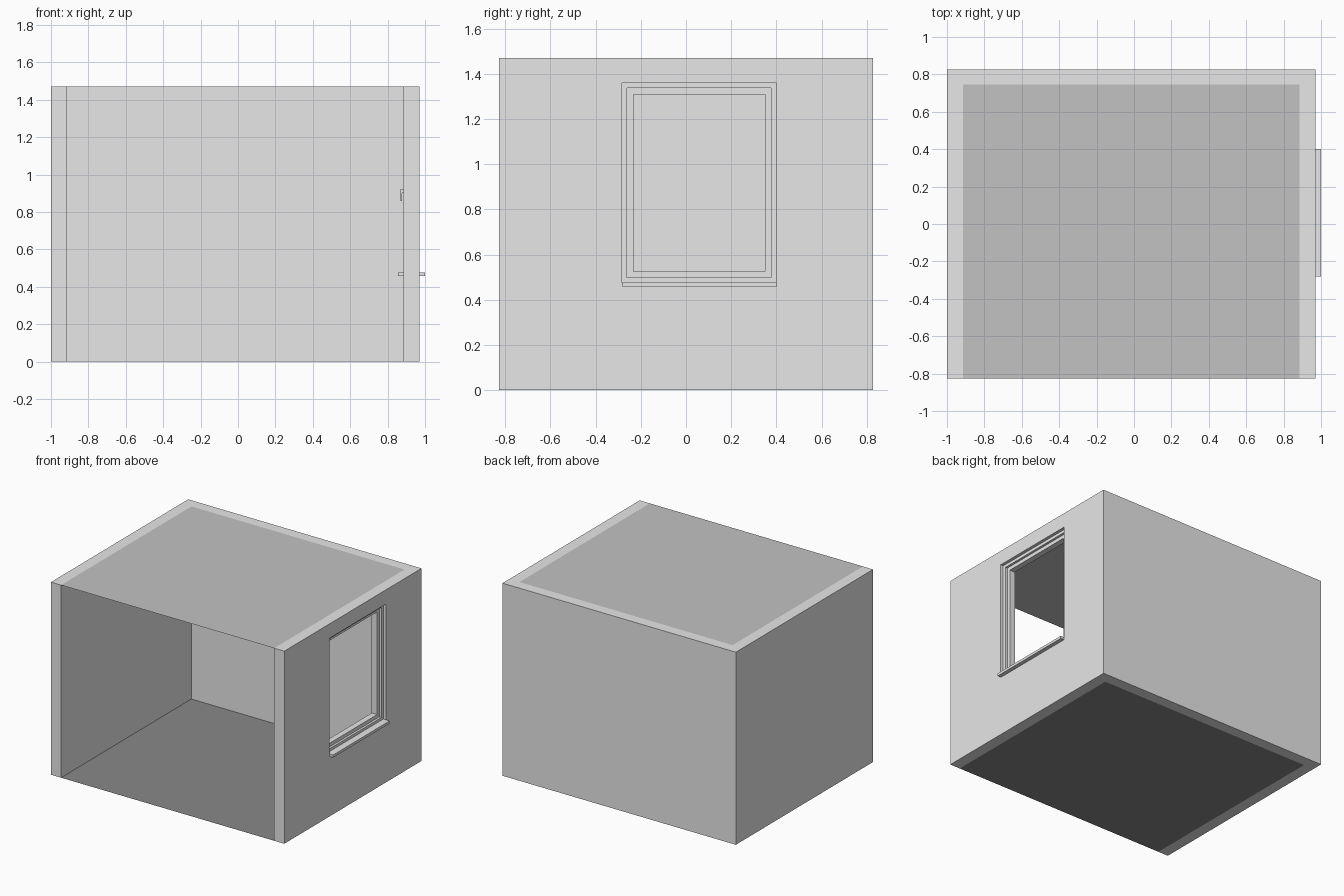
import bpy
import bmesh

cube = bpy.data.objects.get("Cube")
if cube:
    bpy.data.objects.remove(cube, do_unlink=True)


def material(name, colour):
    mat = bpy.data.materials.new(name)
    mat.use_nodes = True
    rgba = (*colour, 1)
    mat.diffuse_color = rgba
    mat.node_tree.nodes["Principled BSDF"].inputs["Base Color"].default_value = rgba
    return mat


wall_paint = material("pale grey", (0.79, 0.8, 0.79))
ceiling_paint = material("mid grey", (0.54, 0.54, 0.54))
floor_paint = material("dark grey", (0.25, 0.25, 0.25))


def finish(name, bm, mat):
    bmesh.ops.recalc_face_normals(bm, faces=bm.faces)
    mesh = bpy.data.meshes.new(name)
    bm.to_mesh(mesh)
    bm.free()
    mesh.materials.append(mat)
    obj = bpy.data.objects.new(name, mesh)
    bpy.context.collection.objects.link(obj)
    return obj


def extruded(name, points, offset, mat):
    """Close a profile into a face and push it along an offset."""
    bm = bmesh.new()
    face = bm.faces.new([bm.verts.new(p) for p in points])
    if offset:
        new = bmesh.ops.extrude_face_region(bm, geom=[face])["geom"]
        verts = [v for v in new if isinstance(v, bmesh.types.BMVert)]
        bmesh.ops.translate(bm, verts=verts, vec=offset)
    return finish(name, bm, mat)


def box(name, x, y, z, mat):
    base = [(x[0], y[0], z[0]), (x[1], y[0], z[0]),
            (x[1], y[1], z[0]), (x[0], y[1], z[0])]
    return extruded(name, base, (0, 0, z[1] - z[0]), mat)


def ring(name, outer, inner, x, mat):
    """Rectangular frame in the wall plane; rectangles are (y0, y1, z0, z1)."""
    bm = bmesh.new()
    loops = []
    for depth in x:
        for y0, y1, z0, z1 in (outer, inner):
            corners = [(y0, z0), (y1, z0), (y1, z1), (y0, z1)]
            loops.append([bm.verts.new((depth, y, z)) for y, z in corners])
    for a, b in ((0, 1), (2, 3), (0, 2), (1, 3)):
        for i in range(4):
            j = (i + 1) % 4
            bm.faces.new((loops[a][i], loops[a][j], loops[b][j], loops[b][i]))
    return finish(name, bm, mat)


# Room dimensions
HEIGHT = 1.47
LEFT, RIGHT = -1.0, 0.97
IN_LEFT, IN_RIGHT = -0.915, 0.885
FRONT, BACK, IN_BACK = -0.827, 0.827, 0.745

# U-shaped walls, open at the front
plan = [(LEFT, FRONT), (IN_LEFT, FRONT), (IN_LEFT, IN_BACK), (IN_RIGHT, IN_BACK),
        (IN_RIGHT, FRONT), (RIGHT, FRONT), (RIGHT, BACK), (LEFT, BACK)]
walls = extruded("walls", [(x, y, 0) for x, y in plan], (0, 0, HEIGHT), wall_paint)

# Floor and ceiling sheets
sheet = [(IN_LEFT, FRONT), (IN_RIGHT, FRONT), (IN_RIGHT, IN_BACK), (IN_LEFT, IN_BACK)]
extruded("floor", [(x, y, 0) for x, y in sheet], None, floor_paint)
extruded("ceiling", [(x, y, HEIGHT) for x, y in sheet], None, ceiling_paint)

# Window opening
opening = (-0.283, 0.4, 0.475, 1.36)
cutter = box("window_cutter", (0.8, 1.05), opening[:2], opening[2:], wall_paint)
cutter.hide_render = True
cutter.hide_viewport = True
cutter.display_type = 'WIRE'
cut = walls.modifiers.new("window_opening", 'BOOLEAN')
cut.operation = 'DIFFERENCE'
cut.solver = 'EXACT'
cut.object = cutter


def inset(rect, d):
    return (rect[0] + d, rect[1] - d, rect[2] + d, rect[3] - d)


# Stepped window frame and sash
casing = inset(opening, 0.023)
ring("window_frame", opening, casing, (0.89, 0.947), wall_paint)
ring("window_sash", casing, inset(casing, 0.028), (0.885, 0.93), wall_paint)

# Sill running through the wall
box("window_sill", (0.855, 1.0), (-0.28, 0.4), (0.457, 0.477), wall_paint)

# Handle on the inner side of the sash
box("handle_base", (0.877, 0.887), (0.368, 0.384), (0.9, 0.922), wall_paint)
box("handle_lever", (0.87, 0.878), (0.37, 0.382), (0.858, 0.922), wall_paint)
